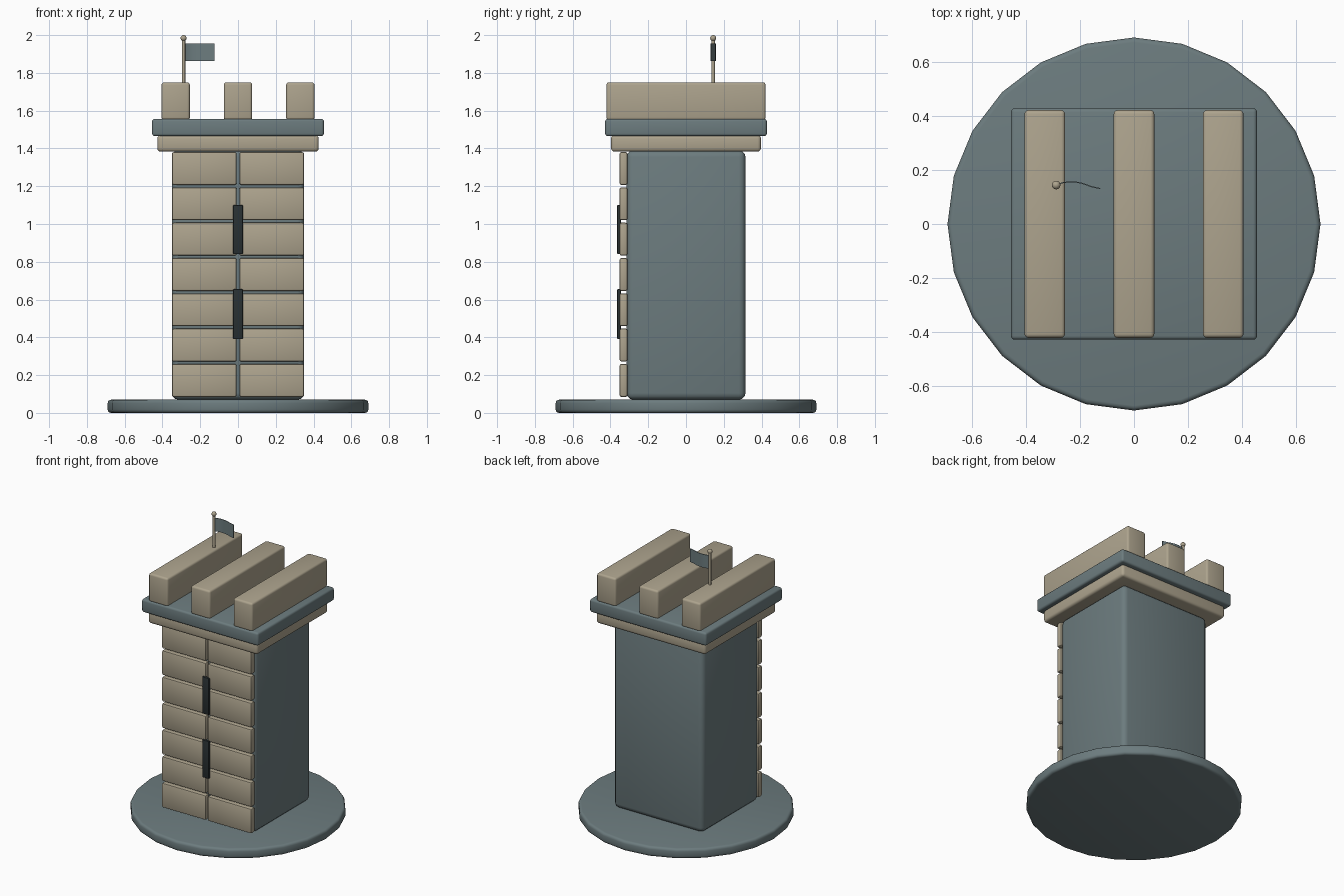
import bpy, bmesh, math

if "Cube" in bpy.data.objects:
    bpy.data.objects.remove(bpy.data.objects["Cube"])


def colour(name, rgb):
    m = bpy.data.materials.new(name)
    m.diffuse_color = (*rgb, 1)
    m.use_nodes = True
    m.node_tree.nodes["Principled BSDF"].inputs["Base Color"].default_value = m.diffuse_color
    return m


STONE = colour("pale_stone", (0.42, 0.37, 0.27))
SLATE = colour("slate_grey", (0.15, 0.20, 0.21))
DARK = colour("dark_opening", (0.022, 0.03, 0.032))


def finish(ob, name, mat, bevel=0.0, segments=3):
    """Name, colour, round and shade the active object."""
    ob.name = ob.data.name = name
    ob.data.materials.append(mat)
    if bevel:
        mod = ob.modifiers.new("rounded_edges", 'BEVEL')
        mod.width = bevel
        mod.segments = segments
        mod.limit_method = 'ANGLE'
        mod.angle_limit = math.radians(40)
        bpy.ops.object.modifier_apply(modifier=mod.name)
    bpy.ops.object.shade_smooth_by_angle(angle=math.radians(40))
    return ob


def block(name, x, y, z, mat, bevel, segments=3):
    """Rounded box from (min, max) ranges."""
    bpy.ops.mesh.primitive_cube_add(size=1)
    ob = bpy.context.object
    for v in ob.data.vertices:
        v.co = [r[0] if c < 0 else r[1] for c, r in zip(v.co, (x, y, z))]
    return finish(ob, name, mat, bevel, segments)


# Round foot with a vertex on each axis
bpy.ops.mesh.primitive_cylinder_add(vertices=24, radius=0.69, depth=0.07, location=(0, 0, 0.035))
finish(bpy.context.object, "round_base", SLATE, 0.018)

# Tower shaft
block("tower_body", (-0.35, 0.35), (-0.315, 0.315), (0.07, 1.39), SLATE, 0.035)

# Brick facing on the front: seven rows of two
for row in range(7):
    z = 0.085 + 0.187 * row
    for side, x in (("left", (-0.35, -0.007)), ("right", (0.007, 0.35))):
        block(f"brick_{side}_{row + 1}", x, (-0.352, -0.31), (z, z + 0.174), STONE, 0.01, 2)

# Arrow slits
for name, z in (("lower_slit", (0.39, 0.655)), ("upper_slit", (0.84, 1.10))):
    block(name, (-0.026, 0.026), (-0.365, -0.345), z, DARK, 0.005, 2)

# Stepped crown
block("stone_cornice", (-0.427, 0.427), (-0.397, 0.397), (1.383, 1.47), STONE, 0.018)
block("roof_slab", (-0.455, 0.455), (-0.428, 0.428), (1.465, 1.557), SLATE, 0.014)

# Long battlements
for name, x in (("left", -0.33), ("middle", 0.0), ("right", 0.33)):
    block(f"battlement_{name}", (x - 0.075, x + 0.075), (-0.421, 0.421), (1.55, 1.75), STONE, 0.014)

# Flag pole with ball finial
PX, PY = -0.288, 0.144
bpy.ops.mesh.primitive_cylinder_add(vertices=12, radius=0.009, depth=0.26, location=(PX, PY, 1.855))
finish(bpy.context.object, "flag_pole", STONE)
bpy.ops.mesh.primitive_uv_sphere_add(segments=16, ring_count=10, radius=0.016, location=(PX, PY, 1.984))
finish(bpy.context.object, "pole_finial", STONE)

# Waving flag swept from a short path
path = [(-0.285, 0.145), (-0.262, 0.153), (-0.24, 0.156), (-0.215, 0.155),
        (-0.19, 0.150), (-0.157, 0.138), (-0.125, 0.131)]
bm = bmesh.new()
cols = [[bm.verts.new((x, y, z)) for z in (1.862, 1.956)] for x, y in path]
for a, b in zip(cols, cols[1:]):
    bm.faces.new((a[0], b[0], b[1], a[1]))
me = bpy.data.meshes.new("flag")
bm.to_mesh(me)
bm.free()
flag = bpy.data.objects.new("flag", me)
bpy.context.collection.objects.link(flag)
bpy.ops.object.select_all(action='DESELECT')
bpy.context.view_layer.objects.active = flag
flag.select_set(True)
thick = flag.modifiers.new("cloth_thickness", 'SOLIDIFY')
thick.thickness = 0.004
thick.offset = 0
bpy.ops.object.modifier_apply(modifier=thick.name)
finish(flag, "flag", SLATE)
